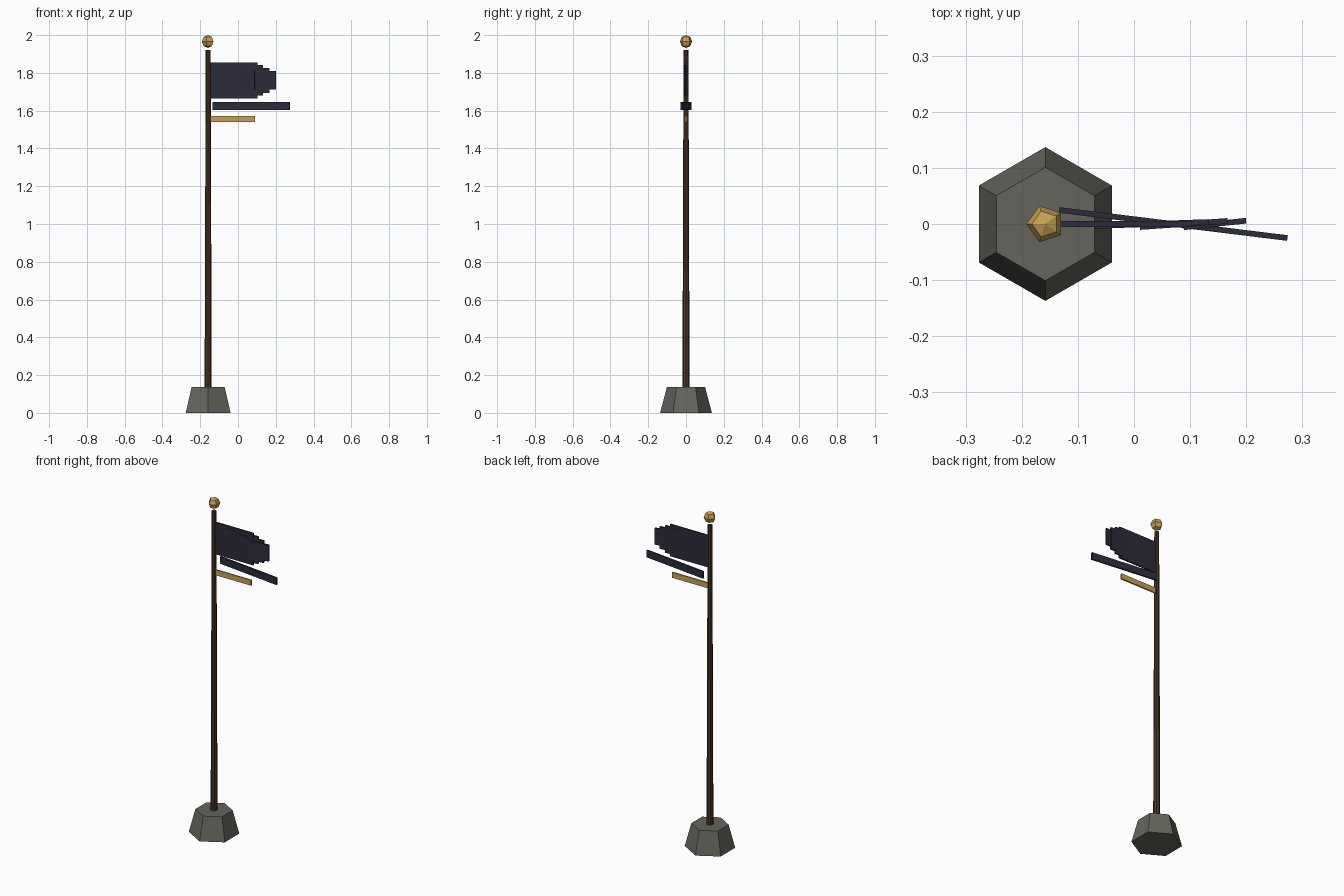
import bpy
from math import radians, pi

if "Cube" in bpy.data.objects:
    bpy.data.objects.remove(bpy.data.objects["Cube"])

POLE_X = -0.158


def material(name, rgb):
    m = bpy.data.materials.new(name)
    m.diffuse_color = (*rgb, 1)
    m.use_nodes = True
    m.node_tree.nodes["Principled BSDF"].inputs["Base Color"].default_value = m.diffuse_color
    return m


stone = material("stone", (0.13, 0.13, 0.11))
wood = material("dark_wood", (0.07, 0.035, 0.02))
navy = material("navy_cloth", (0.025, 0.025, 0.045))
gold = material("gold", (0.58, 0.36, 0.09))


def finish(name, mat):
    ob = bpy.context.object
    ob.name = name
    ob.data.materials.append(mat)
    return ob


def tapered(name, sides, r1, r2, z0, z1, mat):
    bpy.ops.mesh.primitive_cone_add(vertices=sides, radius1=r1, radius2=r2, depth=z1 - z0,
                                    location=(POLE_X, 0, (z0 + z1) / 2))
    return finish(name, mat)


def slat(name, x0, x1, z0, z1, thick, angle, mat):
    bpy.ops.mesh.primitive_cube_add(size=1, location=((x0 + x1) / 2, 0, (z0 + z1) / 2),
                                    rotation=(0, 0, radians(angle)))
    bpy.context.object.scale = (x1 - x0, thick, z1 - z0)
    return finish(name, mat)


# Hexagonal foot and slim tapered pole
tapered("base", 6, 0.137, 0.101, 0, 0.137, stone)
tapered("pole", 8, 0.019, 0.013, 0.1, 1.92, wood)

# Five-sided ball on top, one corner facing the back
bpy.ops.mesh.primitive_uv_sphere_add(segments=5, ring_count=4, radius=0.034,
                                     location=(POLE_X, 0, 1.966), rotation=(0, 0, pi / 2))
finish("finial", gold)

# Pennant of overlapping panels, each shorter and turned a little more
for i, (x0, x1, half) in enumerate([(-0.15, 0.103, 0.095), (-0.07, 0.133, 0.081),
                                    (0.01, 0.167, 0.066), (0.088, 0.2, 0.049)]):
    slat(f"banner_panel_{i + 1}", x0, x1, 1.76 - half, 1.76 + half, 0.01, 2 * i, navy)

# Loose streamer and gold trim below
slat("streamer", -0.135, 0.275, 1.603, 1.645, 0.01, -7, navy)
slat("gold_trim", -0.145, 0.09, 1.54, 1.572, 0.009, 0, gold)
